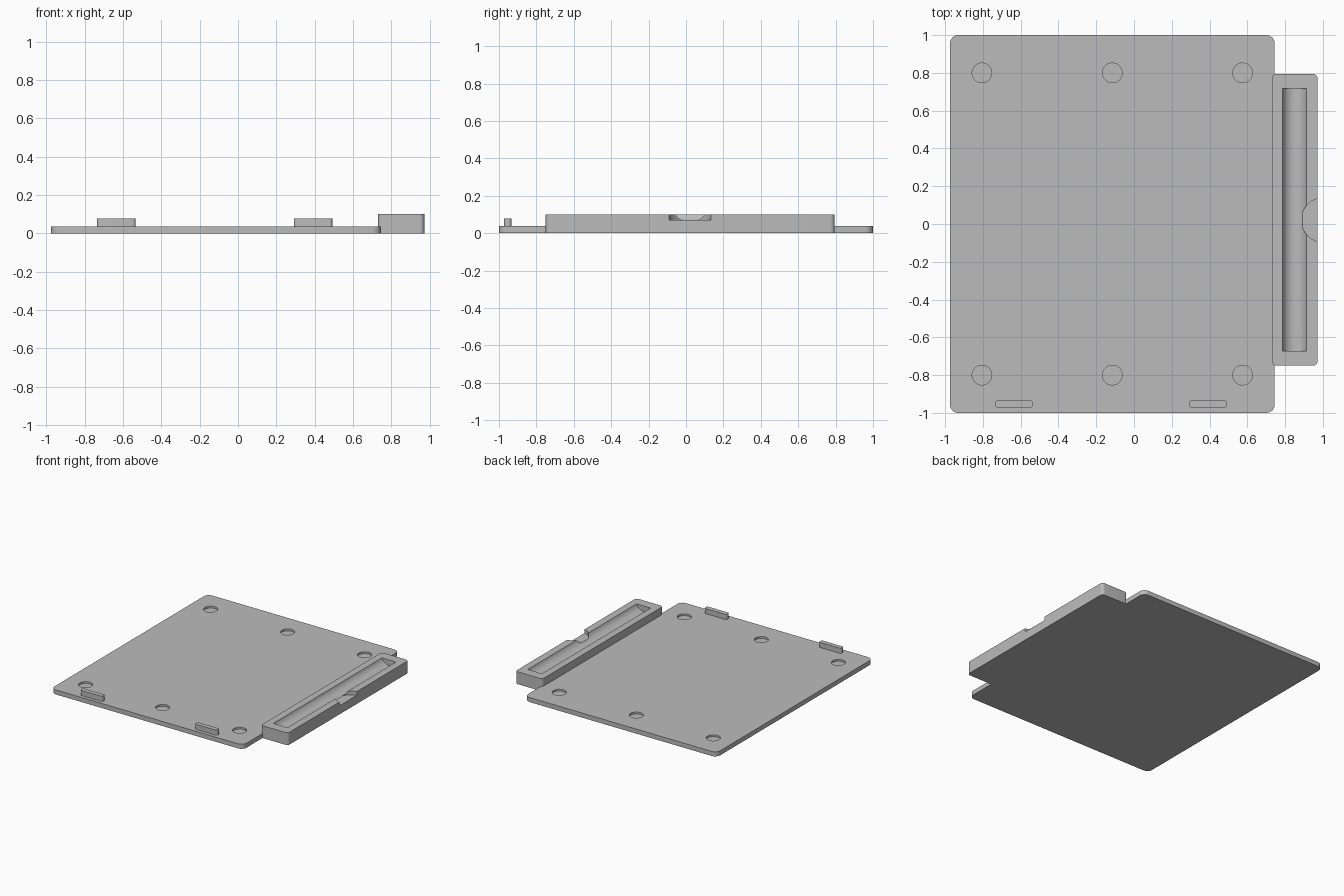
import bpy, bmesh, math
from mathutils import Matrix

cube = bpy.data.objects.get("Cube")
if cube:
    bpy.data.objects.remove(cube, do_unlink=True)

grey = bpy.data.materials.new("matte_grey")
grey.use_nodes = True
colour = (0.5, 0.5, 0.5, 1)
grey.diffuse_color = colour
grey.node_tree.nodes["Principled BSDF"].inputs["Base Color"].default_value = colour


def make_object(name, bm):
    mesh = bpy.data.meshes.new(name)
    bmesh.ops.recalc_face_normals(bm, faces=bm.faces[:])
    bm.to_mesh(mesh)
    bm.free()
    mesh.materials.append(grey)
    obj = bpy.data.objects.new(name, mesh)
    bpy.context.collection.objects.link(obj)
    return obj


def rounded_slab(name, xs, ys, zs, radius):
    """Box between the given limits with rounded upright corners."""
    bm = bmesh.new()
    bmesh.ops.create_cube(bm, size=1)
    for v in bm.verts:
        for i, (low, high) in enumerate((xs, ys, zs)):
            v.co[i] = high if v.co[i] > 0 else low
    upright = [e for e in bm.edges
               if abs(e.verts[0].co.z - e.verts[1].co.z) > 0.001]
    bmesh.ops.bevel(bm, geom=upright, offset=radius, offset_type='OFFSET',
                    segments=8, profile=0.5, affect='EDGES')
    return make_object(name, bm)


def cylinder(name, centre, radius, depth, along_y=False):
    bm = bmesh.new()
    turn = Matrix.Rotation(math.pi / 2, 4, 'X') if along_y else Matrix()
    bmesh.ops.create_cone(bm, cap_ends=True, segments=64, radius1=radius,
                          radius2=radius, depth=depth,
                          matrix=Matrix.Translation(centre) @ turn)
    return make_object(name, bm)


def cut(target, cutter):
    cutter.hide_render = True
    mod = target.modifiers.new("cut", 'BOOLEAN')
    mod.operation = 'DIFFERENCE'
    mod.solver = 'EXACT'
    mod.object = cutter
    bpy.context.view_layer.objects.active = target
    bpy.ops.object.modifier_apply(modifier=mod.name)
    bpy.data.objects.remove(cutter, do_unlink=True)


# Flat plate with six shallow round recesses
top = 0.037
plate = rounded_slab("base_plate", (-0.975, 0.745), (-1, 1), (0, top), 0.045)
for x in (-0.805, -0.115, 0.575):
    for y in (-0.8, 0.8):
        cut(plate, cylinder("recess_cutter", (x, y, top), 0.052, 0.03))

# Side holder with a long round groove and a finger notch
holder = rounded_slab("side_holder", (0.73, 0.972), (-0.75, 0.795), (0, 0.1), 0.025)
cut(holder, cylinder("groove_cutter", (0.85, 0.023, 0.123), 0.0675, 1.39, True))
cut(holder, cylinder("notch_cutter", (1.002, 0.021, 0.12), 0.117, 0.1))

# Two stop tabs along the front edge
tabs = [rounded_slab(name, (x, x + 0.2), (-0.972, -0.934), (top - 0.01, 0.078), 0.015)
        for name, x in (("right_stop_tab", -0.735), ("left_stop_tab", 0.292))]

# Smooth the round walls, keep the rims sharp
bpy.ops.object.select_all(action='DESELECT')
for obj in [plate, holder] + tabs:
    obj.select_set(True)
bpy.context.view_layer.objects.active = plate
bpy.ops.object.shade_smooth_by_angle(angle=math.radians(30))
